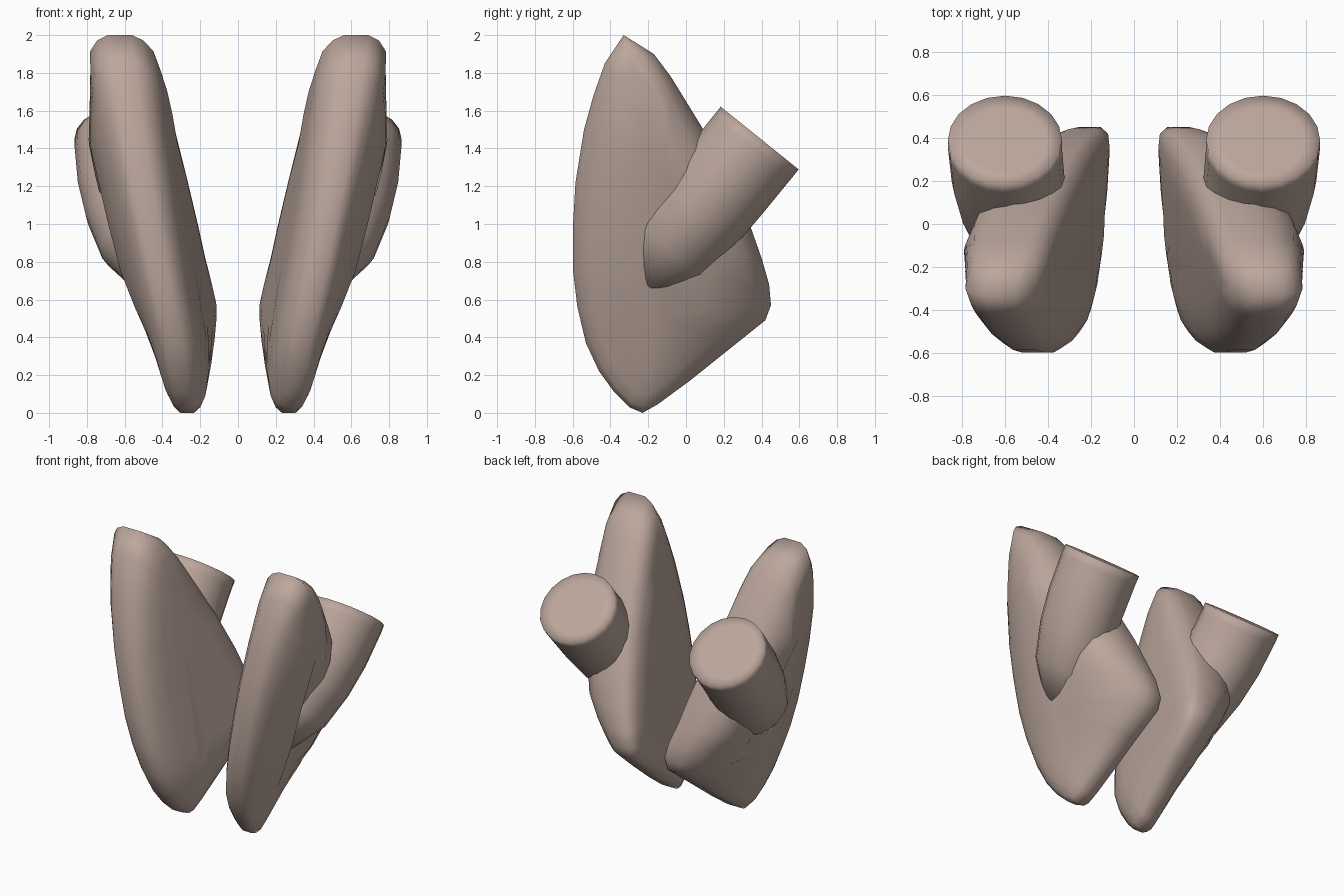
import bpy, bmesh, math
from mathutils import Vector

if "Cube" in bpy.data.objects:
    bpy.data.objects.remove(bpy.data.objects["Cube"])

brown = bpy.data.materials.new("brown")
brown.diffuse_color = (.5, .385, .335, 1)
brown.use_nodes = True
brown.node_tree.nodes["Principled BSDF"].inputs["Base Color"].default_value = brown.diffuse_color


def ramp(v, a, b):
    t = min(max((v - a) / (b - a), 0), 1)
    return t * t * (3 - 2 * t)


def loft(name, rings):
    """Skin closed rings into a capped solid, smooth it and mirror it across x."""
    bm = bmesh.new()
    loops = [[bm.verts.new(p) for p in r] for r in rings]
    n = len(loops[0])
    for a, b in zip(loops, loops[1:]):
        for i in range(n):
            bm.faces.new((a[i], a[(i + 1) % n], b[(i + 1) % n], b[i]))
    bm.faces.new(loops[0])
    bm.faces.new(loops[-1])
    bmesh.ops.recalc_face_normals(bm, faces=bm.faces[:])
    for f in bm.faces:
        f.smooth = True
    me = bpy.data.meshes.new(name)
    bm.to_mesh(me)
    bm.free()
    me.materials.append(brown)
    ob = bpy.data.objects.new(name, me)
    bpy.context.collection.objects.link(ob)
    ob.modifiers.new("mirror", 'MIRROR').use_axis[0] = True
    return ob


# leaning slab: side outline (y, z), rounded towards both faces
outline = [(-.33, 2.0), (-.17, 1.9), (-.08, 1.78), (.08, 1.52), (.22, 1.25),
           (.34, .99), (.40, .82), (.44, .68), (.45, .57), (.42, .49),
           (.22, .33), (.02, .17), (-.15, .045), (-.23, 0), (-.30, .03),
           (-.38, .11), (-.46, .22), (-.53, .37), (-.575, .56), (-.598, .75),
           (-.598, 1.0), (-.585, 1.22), (-.54, 1.5), (-.49, 1.68), (-.43, 1.85)]


def slab_ring(inset, k):
    ring = []
    for y, z in outline:
        p = Vector((y, z))
        core = Vector((-.13, min(max(z, .55), 1.4)))
        d = core - p
        p += d.normalized() * min(inset, d.length * .9)
        y, z = p
        mid = .19 + .19 * z - .15 * y + .05 * (1 - ramp(z, 0, .4))
        mid -= .03 * ramp(y, .3, .45) * (1 - ramp(z, .6, .9))
        thick = .115 + .025 * z
        if k > 0:   # outer face swells under the stub, thins at foot and lower back
            thick += .155 * ramp(z, .1, .9) * ramp(y, -.6, -.1) * (1 - .65 * ramp(z, 1.35, 1.85))
            thick *= 1 - .3 * ramp(y, .1, .45) * (1 - ramp(z, .5, .9))
            thick -= .03 * (1 - ramp(z, 0, .35))
        ring.append((mid + k * thick, y, z))
    return ring


half = [(0, .36), (.03, .68), (.09, .93), (.2, 1.03), (.34, 1.04)]
layers = [(d, -k) for d, k in reversed(half)] + half
loft("slab", [slab_ring(d, k) for d, k in layers])

# round stub rising backwards out of the slab, with a flat end
axis_yz = Vector((0, .627, .779))
side_yz = Vector((0, .779, -.627))
tip = Vector((0, .39, 1.455))


def stub_ring(dist, x, r, n=20):
    c = tip - axis_yz * dist + Vector((x, 0, 0))
    return [c + Vector((1, 0, 0)) * r * math.cos(2 * math.pi * i / n)
            + side_yz * r * math.sin(2 * math.pi * i / n) for i in range(n)]


loft("stub", [stub_ring(d, x, r) for d, x, r in
              [(0, .6, .19), (0, .6, .265), (.06, .6, .265), (.3, .585, .263),
               (.52, .55, .257), (.76, .5, .23), (.98, .42, .14)]])
